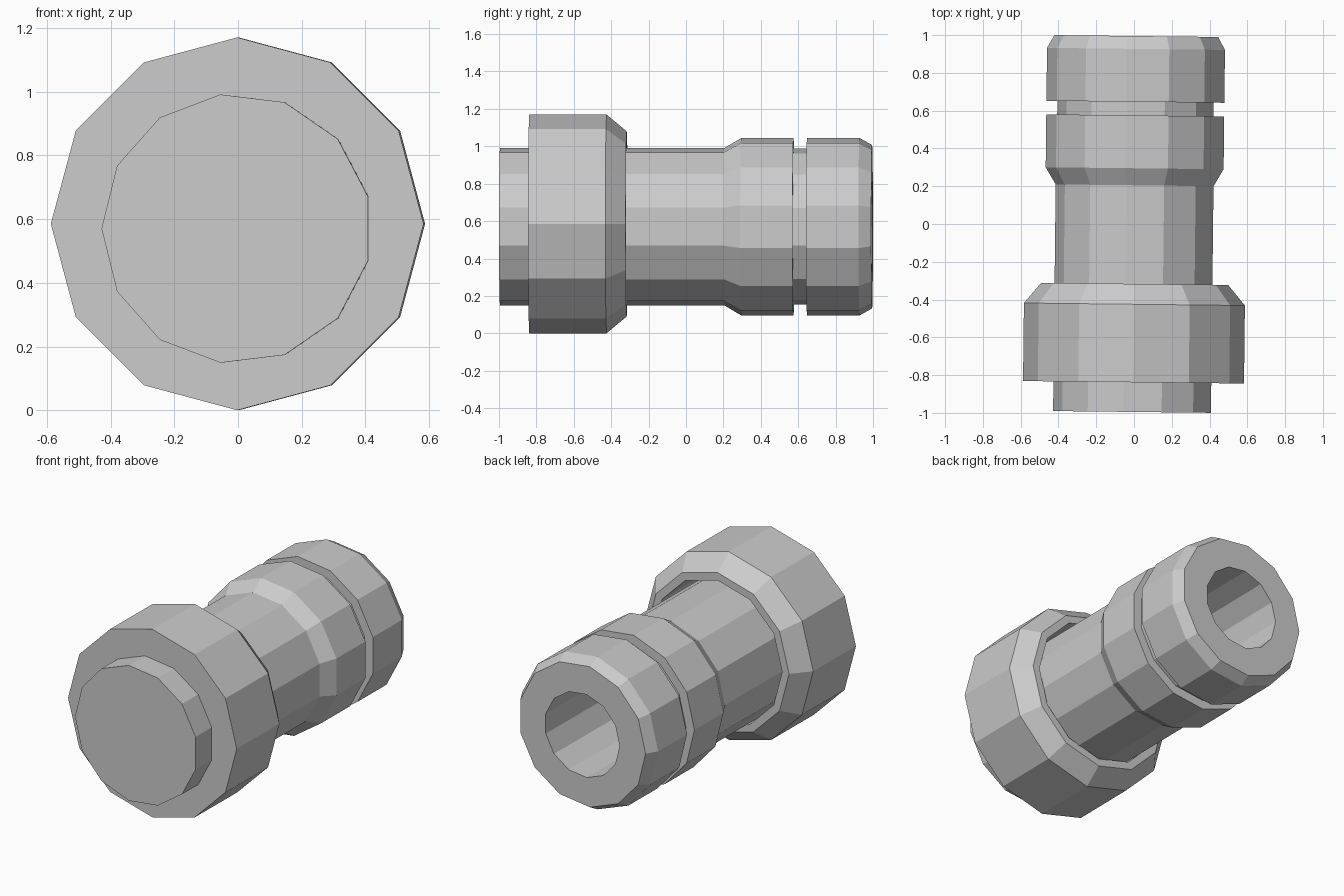
import bpy, bmesh
from math import sin, cos, pi, radians

if "Cube" in bpy.data.objects:
    bpy.data.objects.remove(bpy.data.objects["Cube"])


def lathe(name, profile, sides, start, centre_z, closed=False):
    """Spin (radius, y) points about the y axis; open profiles get end caps."""
    bm = bmesh.new()
    rings = []
    for r, y in profile:
        angles = [start + 2 * pi * i / sides for i in range(sides)]
        rings.append([bm.verts.new((r * cos(a), y, r * sin(a))) for a in angles])
    pairs = list(zip(rings, rings[1:]))
    if closed:
        pairs.append((rings[-1], rings[0]))
    else:
        bm.faces.new(rings[0])
        bm.faces.new(rings[-1])
    for a, b in pairs:
        for i in range(sides):
            j = (i + 1) % sides
            bm.faces.new((a[i], a[j], b[j], b[i]))
    bmesh.ops.recalc_face_normals(bm, faces=bm.faces)
    mesh = bpy.data.meshes.new(name)
    bm.to_mesh(mesh)
    bm.free()
    obj = bpy.data.objects.new(name, mesh)
    bpy.context.collection.objects.link(obj)
    obj.location = (0.007, 0, centre_z)
    obj.rotation_euler.z = radians(-0.65)   # the whole part leans slightly
    return obj


# Tube: plain shank, flared band, groove, chamfered end and blind bore
lathe("tube", [
    (0.424, -0.995), (0.424, 0.205), (0.478, 0.295), (0.478, 0.575),
    (0.420, 0.575), (0.420, 0.647), (0.478, 0.647), (0.478, 0.927),
    (0.440, 0.995), (0.260, 0.995), (0.260, 0.0),
], 13, pi, 0.57)

# Collar: chamfered sleeve, closed at the front, with a small gap at the back
lathe("collar", [
    (0.40, -0.838), (0.585, -0.838), (0.585, -0.425), (0.495, -0.317),
    (0.447, -0.317), (0.447, -0.78), (0.40, -0.78),
], 12, 0, 0.585, closed=True)
